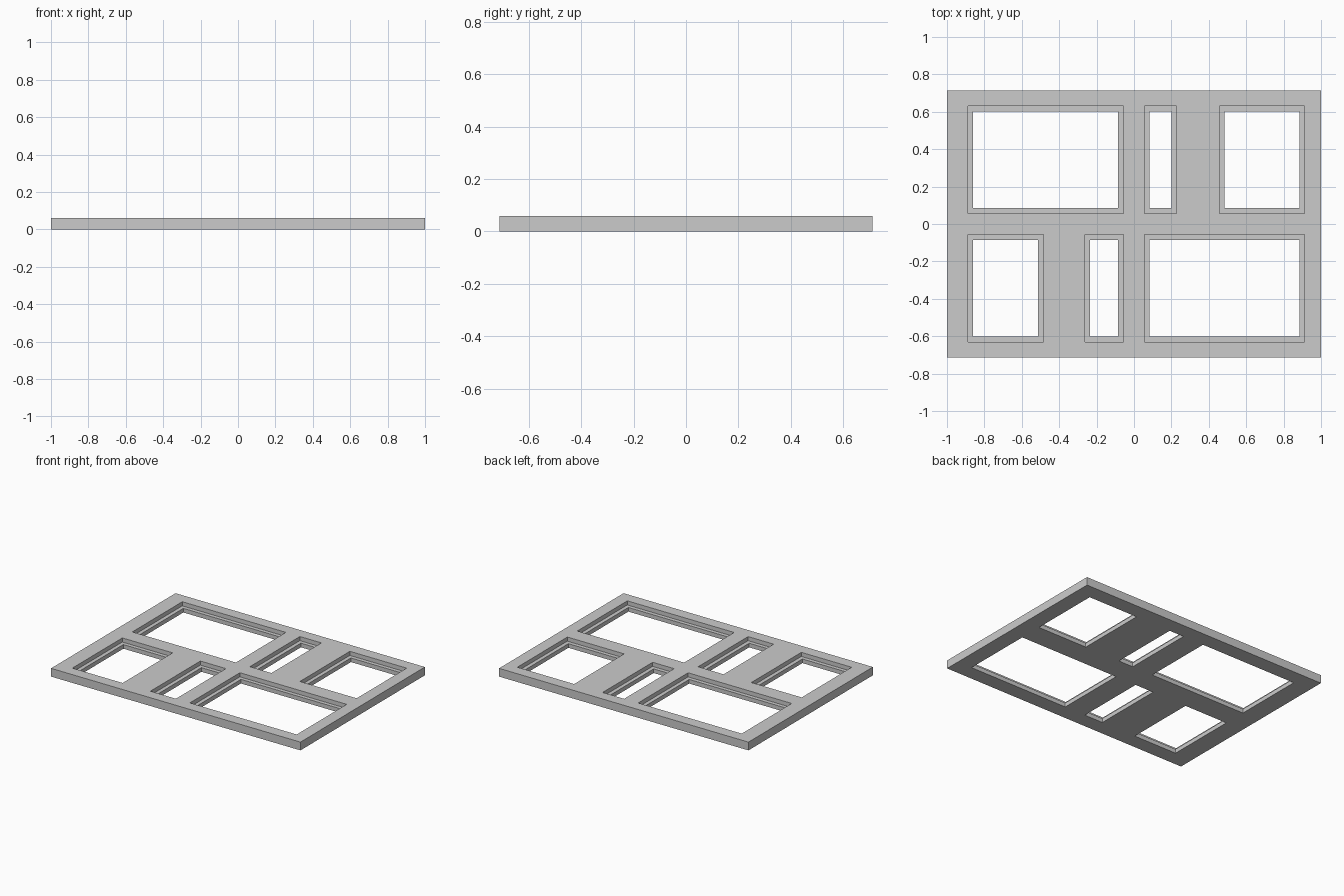
import bpy
import bmesh
from mathutils import Matrix

if "Cube" in bpy.data.objects:
    bpy.data.objects.remove(bpy.data.objects["Cube"])

HALF_Y, THICK, LEDGE = 0.713, 0.06, 0.03
LIP = 0.028  # width of the rebate ledge around each opening

# Through openings: x ranges for the upper and lower rows
ROWS = [
    (0.085, 0.602, [(-0.86, -0.085), (0.083, 0.20), (0.484, 0.884)]),
    (-0.602, -0.085, [(-0.86, -0.512), (-0.234, -0.085), (0.083, 0.884)]),
]


def boxes(name, specs):
    """One object made of axis-aligned boxes (x0, x1, y0, y1, z0, z1)."""
    bm = bmesh.new()
    for x0, x1, y0, y1, z0, z1 in specs:
        mat = Matrix.Translation(((x0 + x1) / 2, (y0 + y1) / 2, (z0 + z1) / 2))
        mat = mat @ Matrix.Diagonal((x1 - x0, y1 - y0, z1 - z0, 1))
        bmesh.ops.create_cube(bm, size=1, matrix=mat)
    mesh = bpy.data.meshes.new(name)
    bm.to_mesh(mesh)
    bm.free()
    obj = bpy.data.objects.new(name, mesh)
    bpy.context.collection.objects.link(obj)
    return obj


def openings(grow, z0, z1):
    return [(x0 - grow, x1 + grow, y0 - grow, y1 + grow, z0, z1)
            for y0, y1, spans in ROWS for x0, x1 in spans]


# Flat plate
frame = boxes("window_frame", [(-1, 1, -HALF_Y, HALF_Y, 0, THICK)])

# Wider rebates in the top, then narrower openings right through
cutters = [boxes("rebate_cutter", openings(LIP, LEDGE, 0.1)),
           boxes("opening_cutter", openings(0, -0.1, 0.2))]
for cutter in cutters:
    cutter.hide_render = True
    mod = frame.modifiers.new(cutter.name, 'BOOLEAN')
    mod.operation = 'DIFFERENCE'
    mod.solver = 'EXACT'
    mod.object = cutter

# Bake the cuts and remove the cutters
bpy.context.view_layer.update()
depsgraph = bpy.context.evaluated_depsgraph_get()
baked = bpy.data.meshes.new_from_object(frame.evaluated_get(depsgraph))
frame.modifiers.clear()
frame.data = baked
for cutter in cutters:
    bpy.data.objects.remove(cutter)
